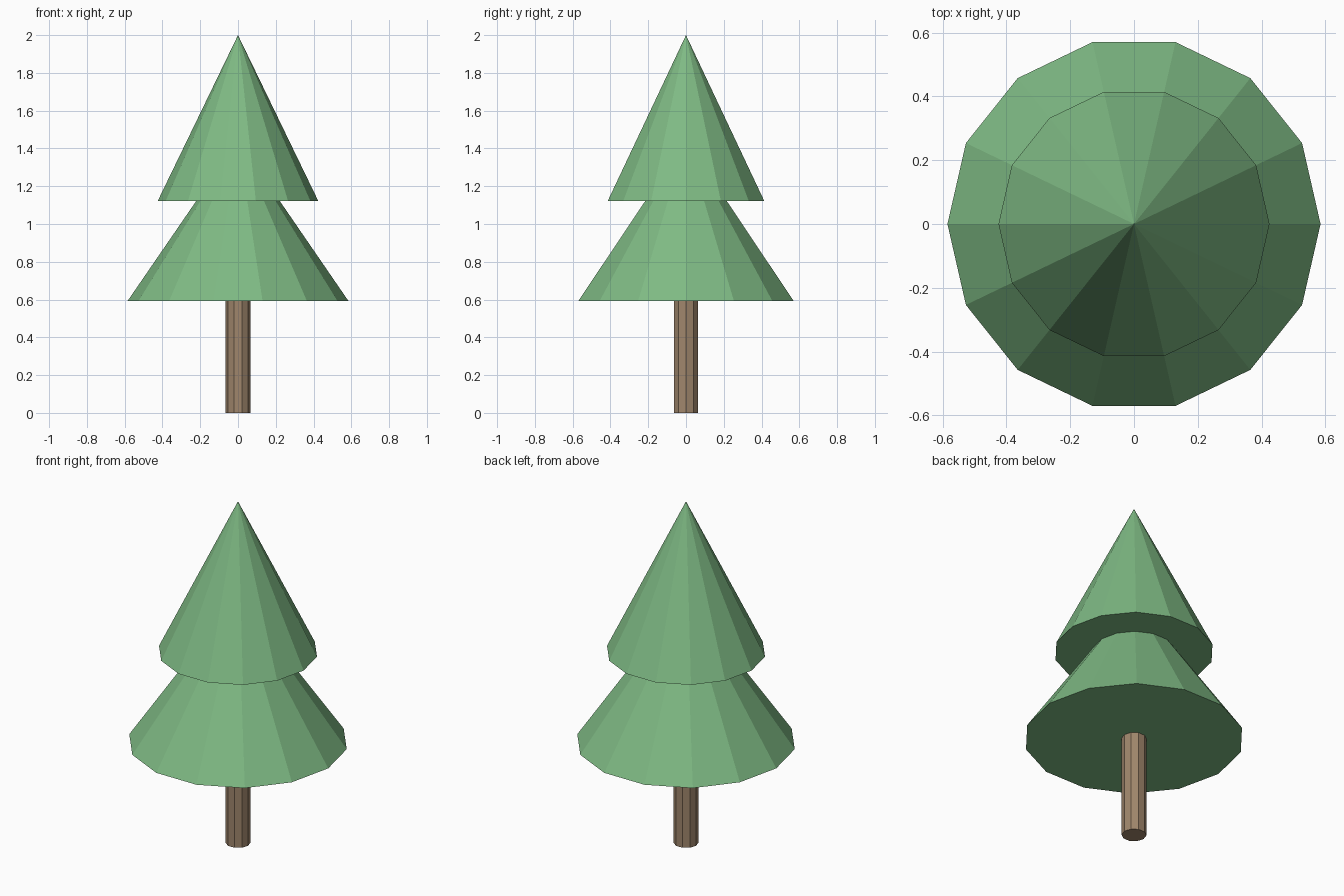
import bpy
import math

cube = bpy.data.objects.get("Cube")
if cube:
    bpy.data.objects.remove(cube, do_unlink=True)


def make_material(name, color):
    mat = bpy.data.materials.new(name)
    mat.use_nodes = True
    mat.diffuse_color = color
    mat.node_tree.nodes["Principled BSDF"].inputs["Base Color"].default_value = color
    return mat


def add_tier(name, sides, radius, top_radius, bottom, top, mat):
    """Flat-shaded cone or cylinder with corners on the x axis."""
    bpy.ops.mesh.primitive_cone_add(
        vertices=sides, radius1=radius, radius2=top_radius, depth=top - bottom,
        location=(0, 0, (bottom + top) / 2), rotation=(0, 0, math.pi / 2))
    obj = bpy.context.object
    obj.name = name
    obj.data.materials.append(mat)
    bpy.ops.object.transform_apply(location=False, rotation=True, scale=False)
    return obj


needle_green = make_material("needle green", (0.21, 0.49, 0.23, 1))
bark_brown = make_material("bark brown", (0.35, 0.24, 0.15, 1))

# Trunk
add_tier("trunk", 10, 0.066, 0.066, 0, 0.62, bark_brown)

# Foliage tiers
add_tier("lower_foliage", 14, 0.585, 0, 0.592, 1.444, needle_green)
add_tier("upper_foliage", 14, 0.425, 0, 1.122, 2, needle_green)
